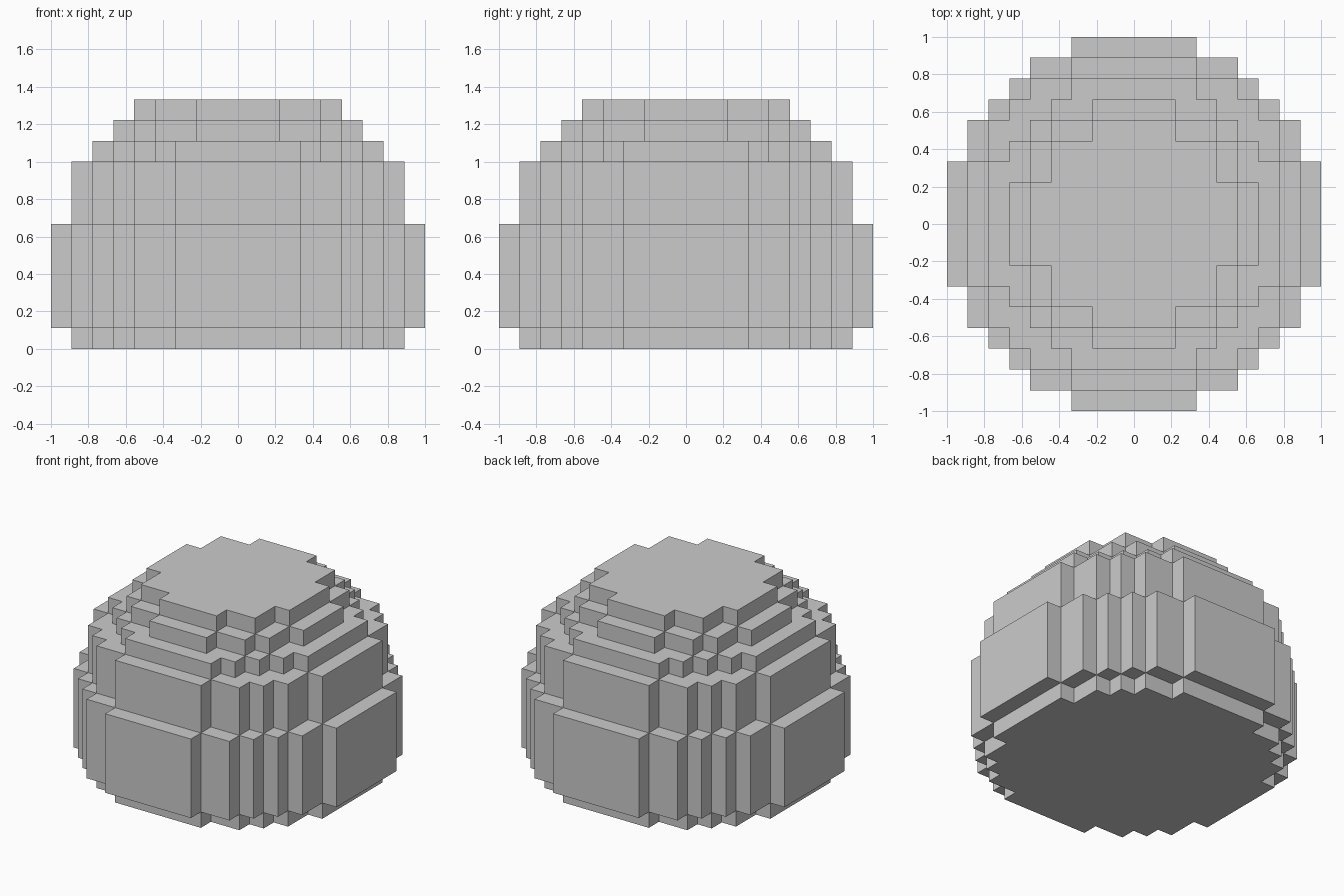
import bpy, bmesh, math

if "Cube" in bpy.data.objects:
    bpy.data.objects.remove(bpy.data.objects["Cube"])

U = 1 / 9  # block size

# Each tier: (bottom, top, half width of every block row going outward from the centre)
lower = [8, 8, 8, 7, 7, 6, 5, 3]
TIERS = [
    (0, 1, lower),
    (1, 6, [9, 9, 9, 8, 8, 7, 6, 5, 3]),
    (6, 9, lower),
    (9, 10, [7, 7, 7, 6, 5, 4, 3]),
    (10, 11, [6, 6, 5, 5, 4, 2]),
    (11, 12, [5, 5, 4, 4, 2]),
]


def filled_blocks():
    """All occupied grid cells, mirrored front to back and left to right."""
    cells = set()
    for z0, z1, rows in TIERS:
        for z in range(z0, z1):
            for row, half in enumerate(rows):
                for y in (row, -row - 1):
                    cells.update((x, y, z) for x in range(-half, half))
    return cells


def block_shell(name, cells):
    """Outer skin of the blocks, with flush faces joined into flat panels."""
    bm = bmesh.new()
    verts = {}

    def vert(p):
        if p not in verts:
            verts[p] = bm.verts.new([c * U for c in p])
        return verts[p]

    for cell in cells:
        for axis in range(3):
            for side in (0, 1):
                near = list(cell)
                near[axis] += 2 * side - 1
                if tuple(near) in cells:
                    continue
                b, c = (axis + 1) % 3, (axis + 2) % 3
                corners = []
                for db, dc in ((0, 0), (1, 0), (1, 1), (0, 1)):
                    p = list(cell)
                    p[axis] += side
                    p[b] += db
                    p[c] += dc
                    corners.append(vert(tuple(p)))
                bm.faces.new(corners if side else corners[::-1])
    bmesh.ops.dissolve_limit(bm, angle_limit=math.radians(1),
                             verts=bm.verts[:], edges=bm.edges[:])
    mesh = bpy.data.meshes.new(name)
    bm.to_mesh(mesh)
    bm.free()
    obj = bpy.data.objects.new(name, mesh)
    bpy.context.collection.objects.link(obj)
    return obj


# Stepped dome
block_shell("stepped_dome", filled_blocks())
